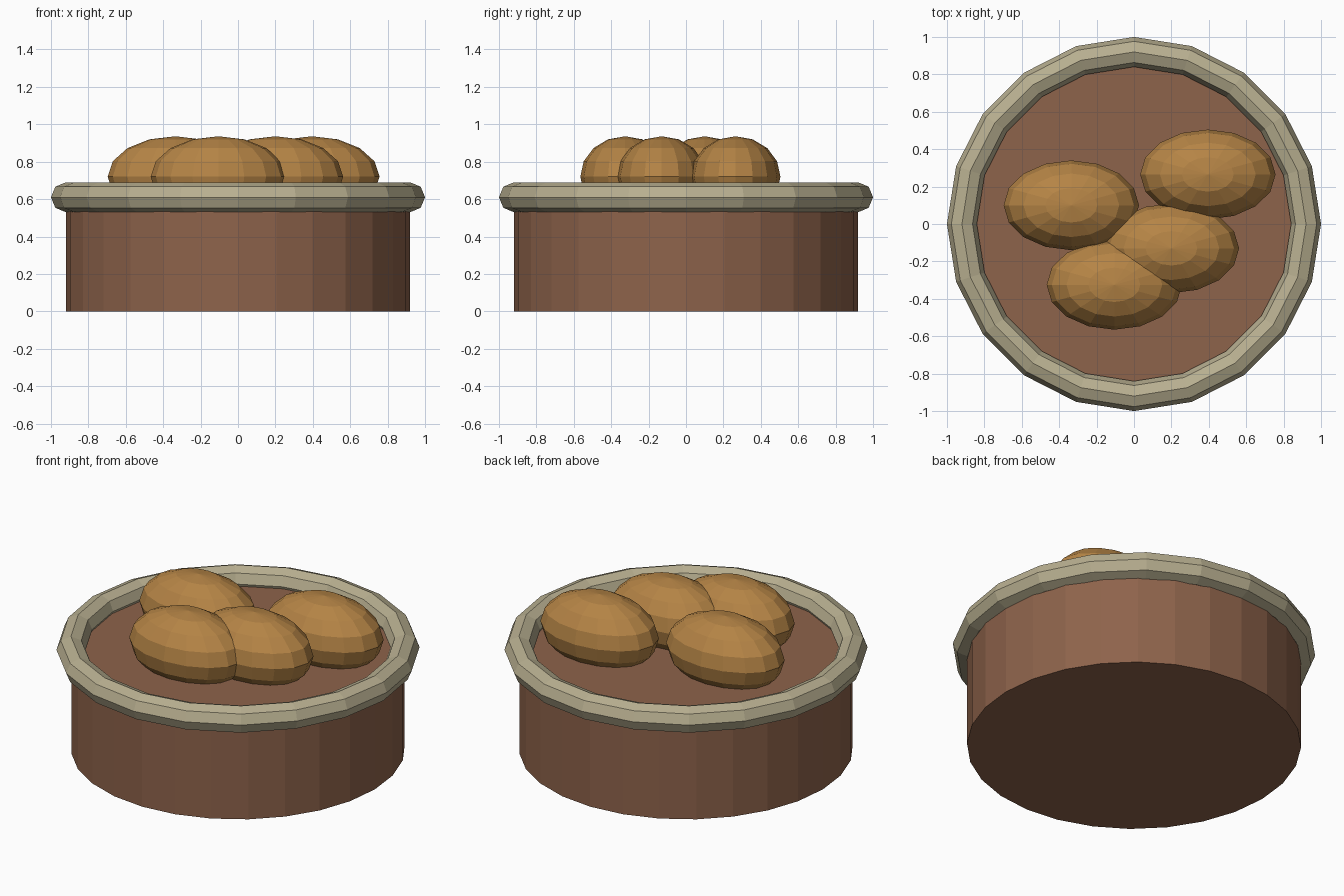
import bpy

if "Cube" in bpy.data.objects:
    bpy.data.objects.remove(bpy.data.objects["Cube"])


def finish(name, mat):
    ob = bpy.context.object
    ob.name = name
    ob.data.materials.append(mat)
    return ob


def colour(name, rgb):
    m = bpy.data.materials.new(name)
    m.diffuse_color = (*rgb, 1)
    m.use_nodes = True
    m.node_tree.nodes["Principled BSDF"].inputs["Base Color"].default_value = m.diffuse_color
    return m


clay = colour("brown", (0.27, 0.125, 0.07))
stone = colour("pale_rim", (0.48, 0.43, 0.28))
crust = colour("golden", (0.46, 0.23, 0.06))

# Solid tub, its top is the filling surface inside the rim
H = 0.595
bpy.ops.mesh.primitive_cylinder_add(vertices=28, radius=0.92, depth=H, location=(0, 0, H / 2))
finish("tub", clay)

# Rolled rim
bpy.ops.mesh.primitive_torus_add(major_segments=20, minor_segments=8,
                                 major_radius=0.92, minor_radius=0.08, location=(0, 0, 0.61))
finish("rim", stone)

# Oval loaves half sunk in the filling
for i, (x, y) in enumerate([(-0.335, 0.10), (0.395, 0.265), (0.20, -0.13), (-0.105, -0.325)]):
    bpy.ops.mesh.primitive_uv_sphere_add(segments=16, ring_count=8, radius=1, location=(x, y, 0.72))
    loaf = finish(f"loaf_{i + 1}", crust)
    loaf.scale = (0.362, 0.24, 0.216)
